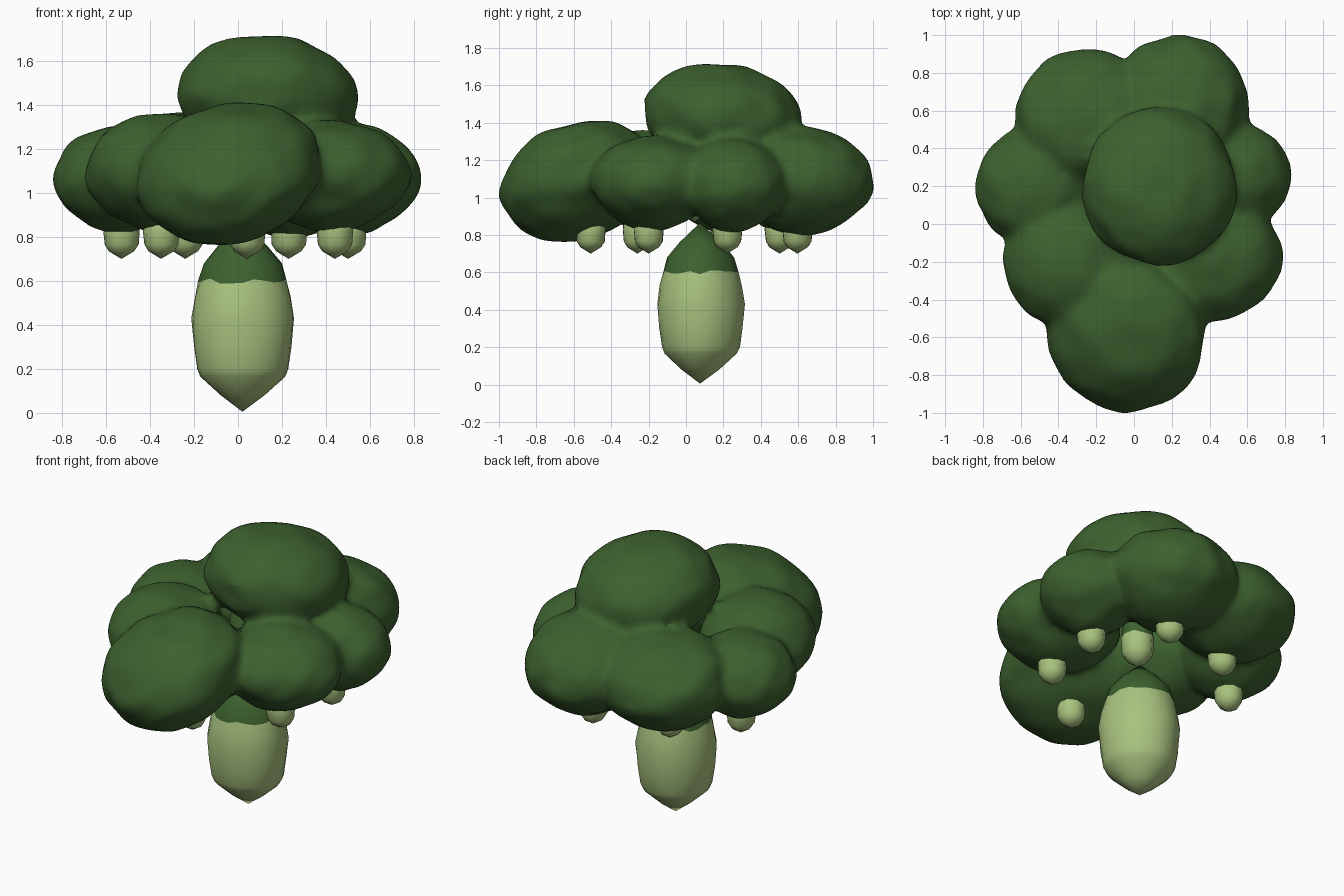
import bpy, bmesh, math, random
from mathutils import Vector, Euler, noise

random.seed(4)
cube = bpy.data.objects.get("Cube")
if cube:
    bpy.data.objects.remove(cube, do_unlink=True)


def material(name, colour):
    m = bpy.data.materials.new(name)
    m.use_nodes = True
    m.diffuse_color = colour
    m.node_tree.nodes["Principled BSDF"].inputs["Base Color"].default_value = colour
    return m


dark_green = material("dark_green", (0.046, 0.12, 0.028, 1))
pale_green = material("pale_green", (0.39, 0.54, 0.207, 1))


def make_object(name, bm, materials, angle):
    mesh = bpy.data.meshes.new(name)
    bm.to_mesh(mesh)
    bm.free()
    for m in materials:
        mesh.materials.append(m)
    ob = bpy.data.objects.new(name, mesh)
    bpy.context.collection.objects.link(ob)
    bpy.ops.object.select_all(action="DESELECT")
    ob.select_set(True)
    bpy.context.view_layer.objects.active = ob
    bpy.ops.object.shade_smooth_by_angle(angle=math.radians(angle))
    return ob


def add_lobe(bm, centre, radii, under, tilt=(0, 0, 0)):
    """Lumpy ellipsoid; an under exponent below 2 gives a conical underside."""
    geom = bmesh.ops.create_icosphere(bm, subdivisions=4, radius=1)
    turn = Euler([math.radians(a) for a in tilt]).to_matrix()
    for v in geom["verts"]:
        d = v.co.normalized()
        e = 2.05 if d.z > 0 else under
        fit = (math.hypot(d.x, d.y) ** e + abs(d.z) ** e) ** (-1 / e)
        lump = 1.003 + 0.06 * noise.noise(d * 2.8 + Vector(centre) * 9)
        p = d * fit * lump
        v.co = turn @ Vector(a * b for a, b in zip(p, radii)) + Vector(centre)


def add_stalk(bm, centre, profile, sides, green_from, wobble):
    """Pointed stalk lathed from (height, radius) rings; dark above green_from."""
    x, y = centre
    rings = []
    for z, r in profile:
        if r == 0:
            rings.append([bm.verts.new((x, y, z))] * sides)
            continue
        ring = []
        for s in range(sides):
            a = math.tau * s / sides
            rr = r * (1 + wobble * math.cos(3 * a + 1) + random.uniform(-wobble, wobble) / 2)
            jag = random.uniform(-0.012, 0.012) if z == green_from else 0
            ring.append(bm.verts.new((x + rr * math.cos(a), y + rr * math.sin(a), z + jag)))
        rings.append(ring)
    for (low, high), (z, r) in zip(zip(rings, rings[1:]), profile):
        for s in range(sides):
            t = (s + 1) % sides
            corners = list(dict.fromkeys((low[s], low[t], high[t], high[s])))
            bm.faces.new(corners).material_index = int(z >= green_from)


# Canopy: ring of florets with one crown floret, fused into one skin
florets = [
    ((-0.04, -0.58, 1.09), (0.425, 0.42, 0.30), 2.05, (14, -18, 15)),
    ((0.42, -0.17, 1.07), (0.365, 0.34, 0.255), 1.65),
    ((0.53, 0.25, 1.06), (0.30, 0.29, 0.25), 1.65, (0, 5, 0)),
    ((0.24, 0.62, 1.085), (0.37, 0.38, 0.295), 1.65, (-6, 0, 0)),
    ((-0.245, 0.56, 1.085), (0.385, 0.365, 0.285), 1.65, (-6, 0, 0)),
    ((-0.53, 0.20, 1.06), (0.31, 0.315, 0.25), 1.65, (0, -5, 0)),
    ((-0.36, -0.20, 1.09), (0.33, 0.345, 0.275), 1.65, (0, -5, 0)),
    ((0.135, 0.195, 1.435), (0.408, 0.42, 0.28), 2, (-7, 4, 0)),
]
bm = bmesh.new()
for floret in florets:
    add_lobe(bm, *floret)
canopy = make_object("floret_canopy", bm, [dark_green], 80)
remesh = canopy.modifiers.new("fuse", "REMESH")
remesh.mode = "VOXEL"
remesh.voxel_size = 0.025
remesh.use_smooth_shade = True
soften = canopy.modifiers.new("soften", "SMOOTH")
soften.factor = 0.5
soften.iterations = 8

# Main stalk
bm = bmesh.new()
add_stalk(bm, (0.02, 0.075),
          [(0.005, 0), (0.08, 0.1), (0.165, 0.192), (0.2, 0.208), (0.3, 0.222), (0.43, 0.234),
           (0.53, 0.218), (0.6, 0.201), (0.68, 0.178), (0.76, 0.112), (0.865, 0)],
          24, 0.6, 0.02)
make_object("main_stalk", bm, [pale_green, dark_green], 80)

# Small stalk under each ring floret
small_profile = [(0.7, 0), (0.735, 0.058), (0.765, 0.077), (0.83, 0.083), (0.88, 0.077), (0.98, 0)]
spots = [(0.04, -0.51), (0.44, -0.2), (0.5, 0.22), (0.23, 0.595),
         (-0.24, 0.5), (-0.53, 0.21), (-0.35, -0.26)]
for i, spot in enumerate(spots):
    bm = bmesh.new()
    add_stalk(bm, spot, small_profile, 10, 0.88, 0.03)
    make_object(f"floret_stalk_{i + 1}", bm, [pale_green, dark_green], 70)

# Stalk of the crown floret, inside the hollow of the ring
bm = bmesh.new()
add_stalk(bm, (0.01, 0.045),
          [(0.87, 0), (0.91, 0.06), (0.95, 0.09), (1.05, 0.095), (1.12, 0.085), (1.3, 0.06), (1.36, 0)],
          10, 1.05, 0.03)
make_object("crown_stalk", bm, [pale_green, dark_green], 70)
